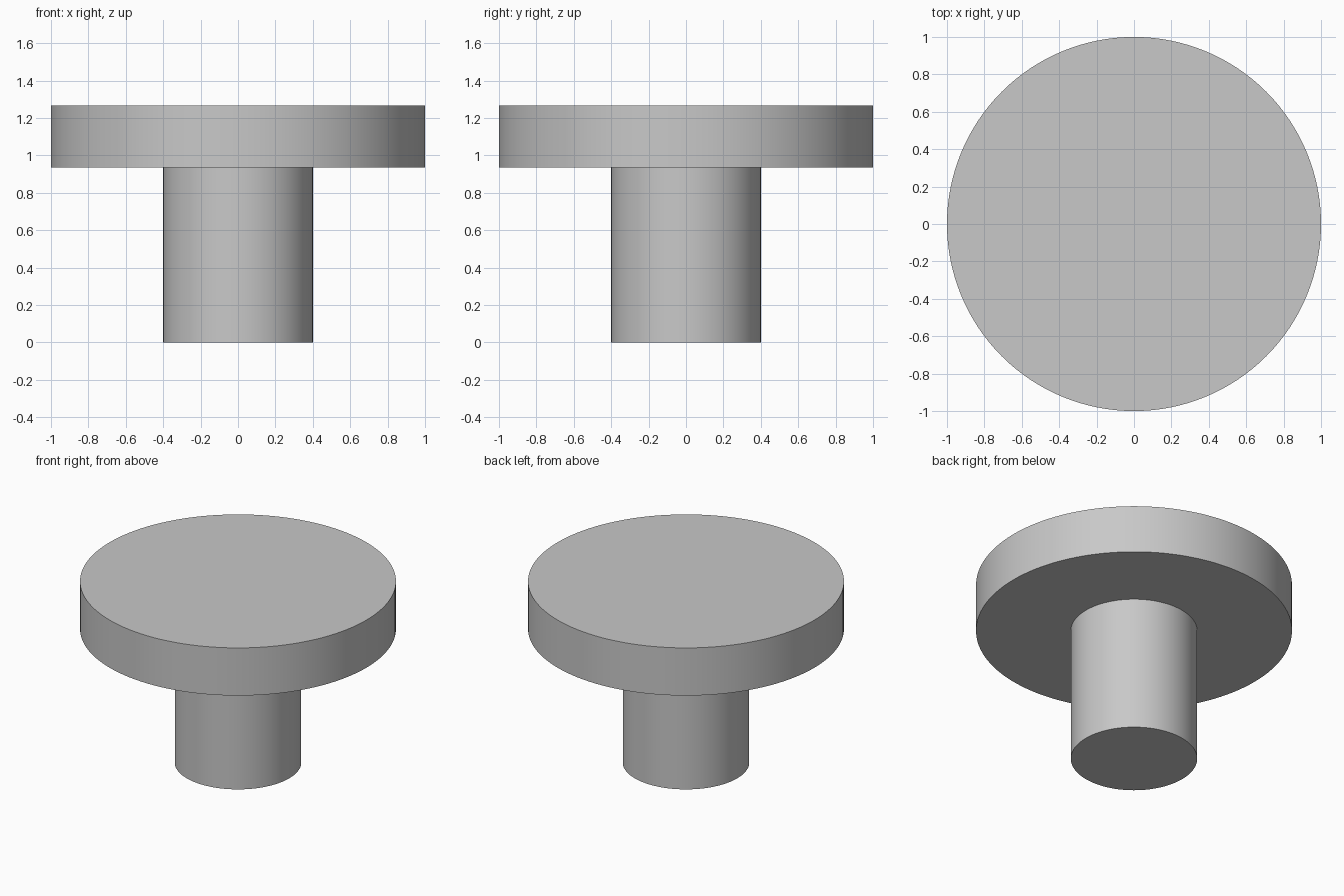
import bpy
import bmesh
import math

cube = bpy.data.objects.get("Cube")
if cube:
    bpy.data.objects.remove(cube, do_unlink=True)

SEGMENTS = 128
SHAFT_RADIUS, HEAD_RADIUS = 0.4, 1.0
HEAD_BOTTOM, HEAD_TOP = 0.935, 1.268

# Plain grey material
grey = bpy.data.materials.new("light_grey")
grey.use_nodes = True
colour = (0.58, 0.58, 0.58, 1)
grey.diffuse_color = colour
grey.node_tree.nodes["Principled BSDF"].inputs["Base Color"].default_value = colour

# Flanged pin: shaft and wide round head as one turned solid
bm = bmesh.new()
profile = [(SHAFT_RADIUS, 0), (SHAFT_RADIUS, HEAD_BOTTOM),
           (HEAD_RADIUS, HEAD_BOTTOM), (HEAD_RADIUS, HEAD_TOP)]
rings = []
for radius, z in profile:
    angles = [2 * math.pi * i / SEGMENTS for i in range(SEGMENTS)]
    rings.append([bm.verts.new((radius * math.cos(a), radius * math.sin(a), z))
                  for a in angles])
for low, high in zip(rings, rings[1:]):
    for i in range(SEGMENTS):
        j = (i + 1) % SEGMENTS
        bm.faces.new((low[i], low[j], high[j], high[i]))

# Flat end caps
bm.faces.new(rings[0][::-1])
bm.faces.new(rings[-1])
bmesh.ops.recalc_face_normals(bm, faces=bm.faces)

mesh = bpy.data.meshes.new("flanged_pin")
bm.to_mesh(mesh)
bm.free()
mesh.materials.append(grey)
pin = bpy.data.objects.new("flanged_pin", mesh)
bpy.context.collection.objects.link(pin)

# Smooth round walls with crisp rims
bpy.ops.object.select_all(action="DESELECT")
pin.select_set(True)
bpy.context.view_layer.objects.active = pin
bpy.ops.object.shade_smooth_by_angle(angle=math.radians(30))
